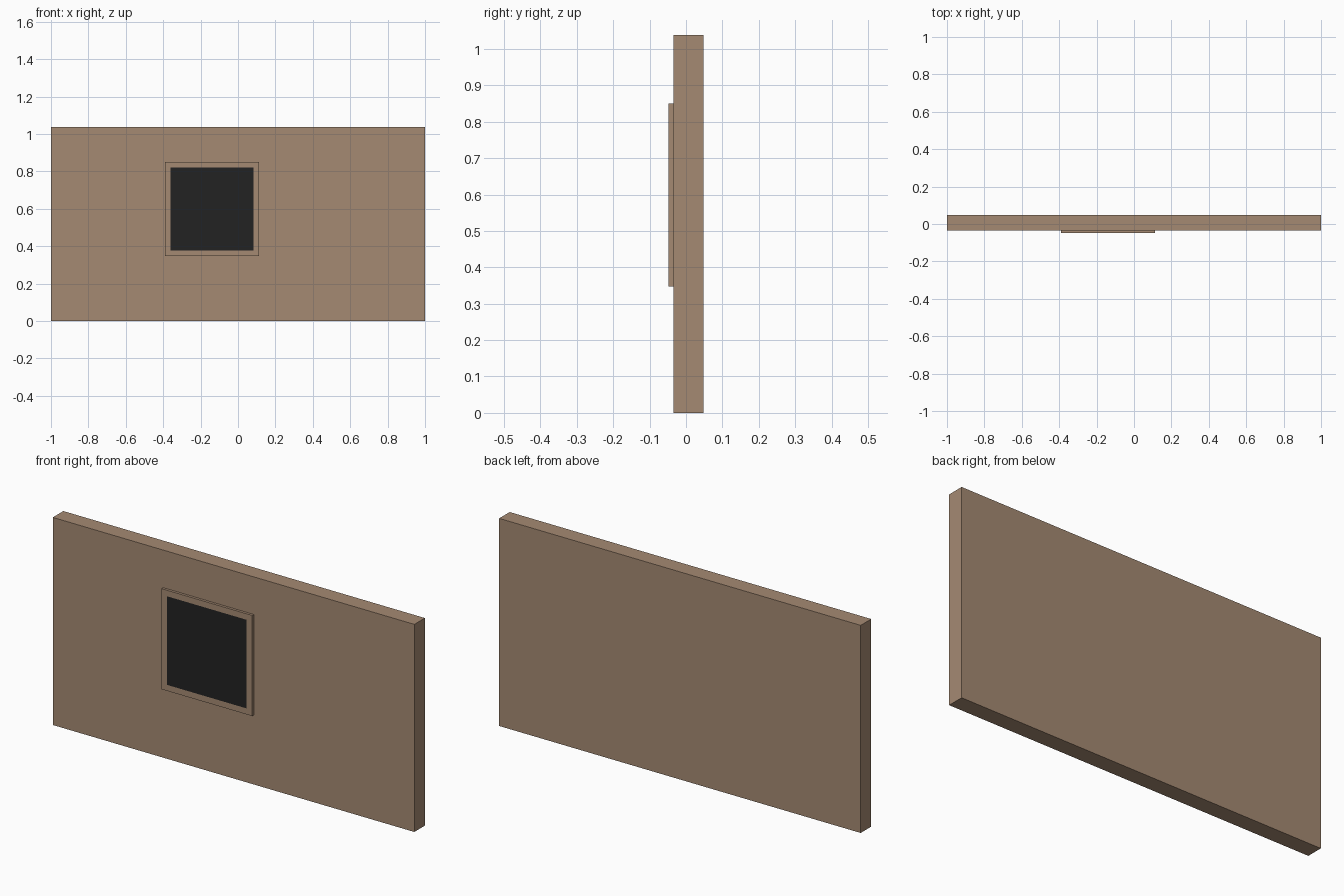
import bpy, bmesh
from mathutils import Vector

if "Cube" in bpy.data.objects:
    bpy.data.objects.remove(bpy.data.objects["Cube"])


def material(name, rgb):
    m = bpy.data.materials.new(name)
    m.diffuse_color = (*rgb, 1.0)
    m.use_nodes = True
    m.node_tree.nodes["Principled BSDF"].inputs["Base Color"].default_value = m.diffuse_color
    return m


brown = material("warm brown", (0.376, 0.254, 0.171))
black = material("charcoal black", (0.016, 0.016, 0.016))


def box(name, lo, hi, mats, inset=0.0):
    """Box between two corners; optionally inset the front face in the second colour."""
    lo, hi = Vector(lo), Vector(hi)
    bm = bmesh.new()
    bmesh.ops.create_cube(bm, size=1.0)
    bmesh.ops.scale(bm, vec=hi - lo, verts=bm.verts)
    bmesh.ops.translate(bm, vec=(lo + hi) / 2, verts=bm.verts)
    bm.normal_update()
    if inset:
        front = min(bm.faces, key=lambda f: f.normal.y)
        bmesh.ops.inset_region(bm, faces=[front], thickness=inset, use_even_offset=True)
        front.material_index = 1
    mesh = bpy.data.meshes.new(name)
    bm.to_mesh(mesh)
    bm.free()
    for m in mats:
        mesh.materials.append(m)
    obj = bpy.data.objects.new(name, mesh)
    bpy.context.collection.objects.link(obj)
    return obj


# Large upright slab
box("wall_panel", (-1.0, -0.035, 0.0), (1.0, 0.048, 1.038), [brown])

# Thin framed plate on the front, with a black square inside the border
box("window_frame", (-0.39, -0.048, 0.347), (0.112, -0.035, 0.85), [brown, black], inset=0.03)
